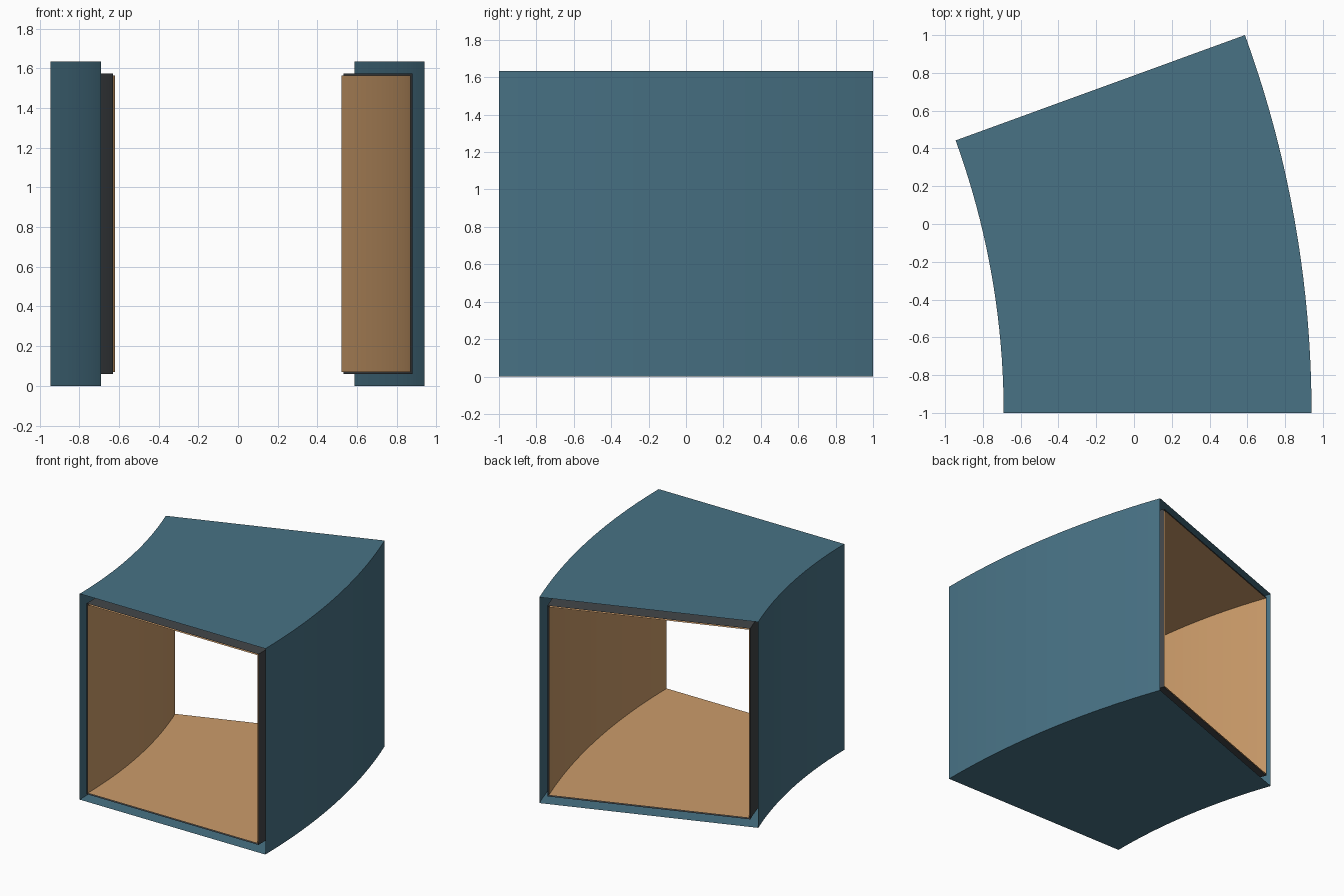
import bpy
import bmesh
import math
from mathutils import Vector

cube = bpy.data.objects.get("Cube")
if cube:
    bpy.data.objects.remove(cube, do_unlink=True)

# Overall size of the curved duct
X_INNER, X_OUTER = -0.69, 0.94      # side walls at the front end
Y_FRONT = -1.0
HEIGHT = 1.634
BEND = math.radians(20)
SEGMENTS = 20
PIVOT = Vector((X_OUTER - 2.0 / math.sin(BEND), Y_FRONT, 0))


def srgb(r, g, b):
    def lin(v):
        v /= 255
        return v / 12.92 if v <= 0.04045 else ((v + 0.055) / 1.055) ** 2.4
    return (lin(r), lin(g), lin(b), 1.0)


def make_material(name, color):
    mat = bpy.data.materials.new(name)
    mat.use_nodes = True
    mat.diffuse_color = color
    mat.node_tree.nodes["Principled BSDF"].inputs["Base Color"].default_value = color
    return mat


def make_duct(name, inset, mat, inward=False):
    """Sweep an inset rectangle round the pivot as an open-ended thin sleeve."""
    bm = bmesh.new()
    x0, x1 = X_INNER + inset, X_OUTER - inset
    z0, z1 = inset, HEIGHT - inset
    verts = [bm.verts.new((x, Y_FRONT, z))
             for x, z in ((x0, z0), (x1, z0), (x1, z1), (x0, z1))]
    edges = [bm.edges.new((verts[i], verts[(i + 1) % 4])) for i in range(4)]
    bmesh.ops.spin(bm, geom=verts + edges, cent=PIVOT, axis=(0, 0, 1),
                   dvec=(0, 0, 0), angle=BEND, steps=SEGMENTS,
                   use_merge=False, use_duplicate=False)
    # Point the faces outward, or inward for the lining
    bm.normal_update()
    top = max(bm.faces, key=lambda f: f.calc_center_median().z)
    if (top.normal.z < 0) != inward:
        bmesh.ops.reverse_faces(bm, faces=bm.faces[:])
    mesh = bpy.data.meshes.new(name)
    bm.to_mesh(mesh)
    bm.free()
    mesh.materials.append(mat)
    obj = bpy.data.objects.new(name, mesh)
    bpy.context.collection.objects.link(obj)
    return obj


blue = make_material("slate blue", srgb(72, 114, 133))
grey = make_material("dark grey", srgb(66, 70, 73))
tan = make_material("tan", srgb(204, 156, 106))

# Three nested sleeves, from the outside in
make_duct("outer_insulation", 0.0, blue)
make_duct("duct_wall", 0.06, grey)
make_duct("inner_lining", 0.07, tan, inward=True)
